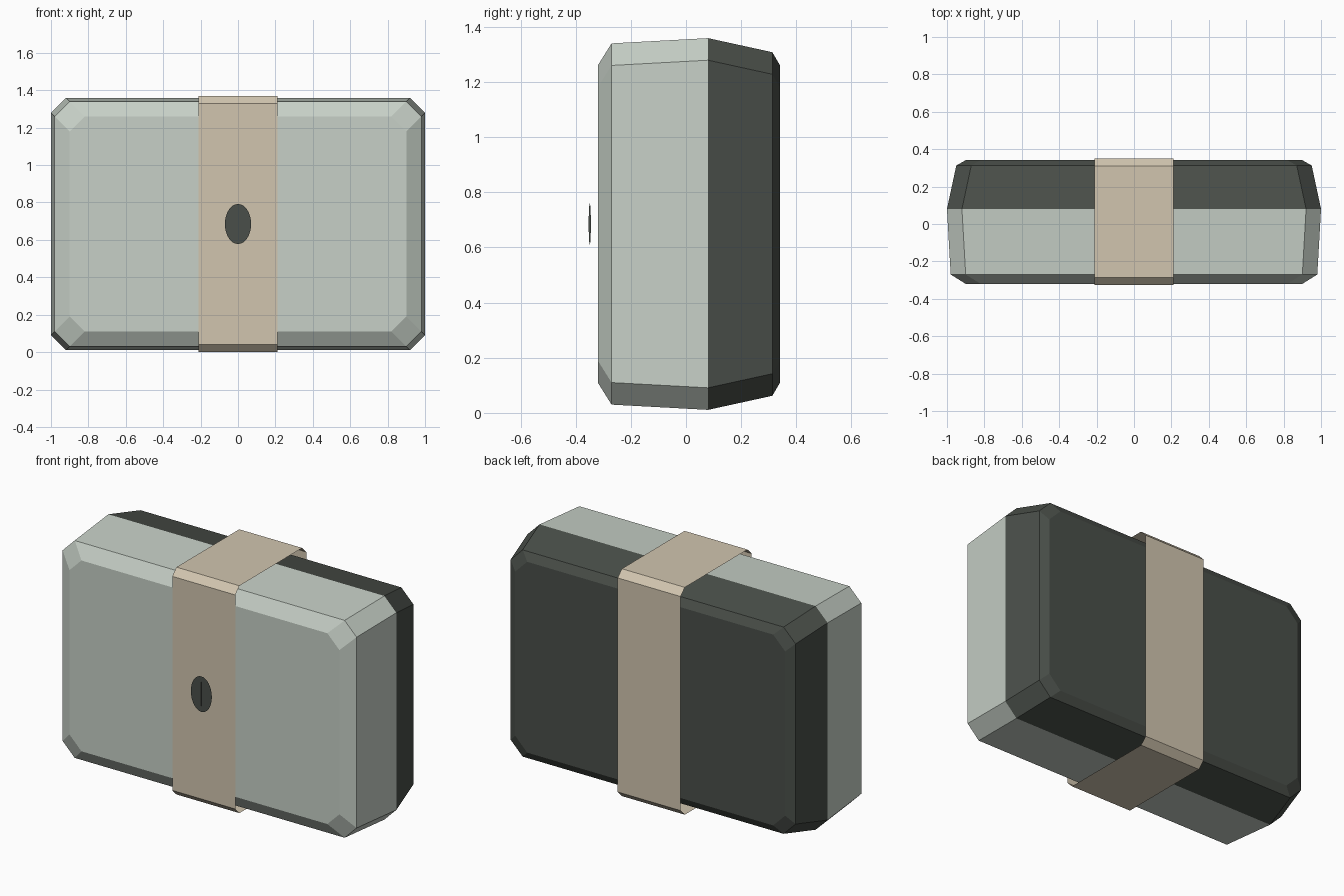
import bpy
import bmesh
import math

if "Cube" in bpy.data.objects:
    bpy.data.objects.remove(bpy.data.objects["Cube"])

MID_Z = 0.685
CUT = 0.08


def material(name, colour):
    mat = bpy.data.materials.new(name)
    mat.use_nodes = True
    mat.diffuse_color = (*colour, 1)
    mat.node_tree.nodes["Principled BSDF"].inputs["Base Color"].default_value = (*colour, 1)
    return mat


def add_object(name, bm, mat, recalc=True):
    if recalc:
        bmesh.ops.recalc_face_normals(bm, faces=bm.faces[:])
    mesh = bpy.data.meshes.new(name)
    bm.to_mesh(mesh)
    bm.free()
    mesh.materials.append(mat)
    obj = bpy.data.objects.new(name, mesh)
    bpy.context.collection.objects.link(obj)
    return obj


def octagon(a, b, cut):
    """Rectangle of half sizes a, b with its corners cut off."""
    return [(a, cut - b), (a, b - cut), (a - cut, b), (cut - a, b),
            (-a, b - cut), (-a, cut - b), (cut - a, -b), (a - cut, -b)]


def bridge(bm, first, second):
    for i in range(len(first)):
        j = (i + 1) % len(first)
        bm.faces.new((first[i], first[j], second[j], second[i]))


def shell(name, sections, mat):
    """Closed half of the box, lofted through (y, half width, half height)."""
    bm = bmesh.new()
    rings = [[bm.verts.new((x, y, MID_Z + z)) for x, z in octagon(hx, hz, CUT)]
             for y, hx, hz in sections]
    for first, second in zip(rings, rings[1:]):
        bridge(bm, first, second)
    bm.faces.new(rings[0])
    bm.faces.new(rings[-1])
    return add_object(name, bm, mat)


def ellipse(name, width, height, y, mat, sideways=False):
    """Flat oval plate, facing the front or turned edge-on."""
    bm = bmesh.new()
    points = []
    for i in range(32):
        t = math.tau * i / 32
        u, v = width * math.cos(t), MID_Z + height * math.sin(t)
        points.append(bm.verts.new((0, y + u, v) if sideways else (u, y, v)))
    bm.faces.new(points)
    return add_object(name, bm, mat, recalc=False)


pale_green = material("pale sage", (0.57, 0.63, 0.57))
dark_green = material("dark moss", (0.068, 0.078, 0.067))
tan = material("tan strap", (0.64, 0.56, 0.43))

# Box halves meeting at the widest seam
shell("front_lid", [(-0.32, 0.90, 0.575), (-0.27, 0.98, 0.655), (0.08, 1.0, 0.674)], pale_green)
shell("back_tray", [(0.08, 1.0, 0.674), (0.313, 0.95, 0.623), (0.341, 0.90, 0.575)], dark_green)

# Open sleeve around the middle
bm = bmesh.new()
loops = [[bm.verts.new((x, 0.0125 + y, MID_Z + z)) for y, z in octagon(0.3385, 0.685, 0.04)]
         for x in (-0.21, 0.21)]
bridge(bm, *loops)
add_object("strap", bm, tan)

# Oval badge on the strap with a raised slit
ellipse("badge", 0.07, 0.107, -0.349, dark_green)
ellipse("badge_slit", 0.004, 0.075, -0.349, dark_green, sideways=True)
